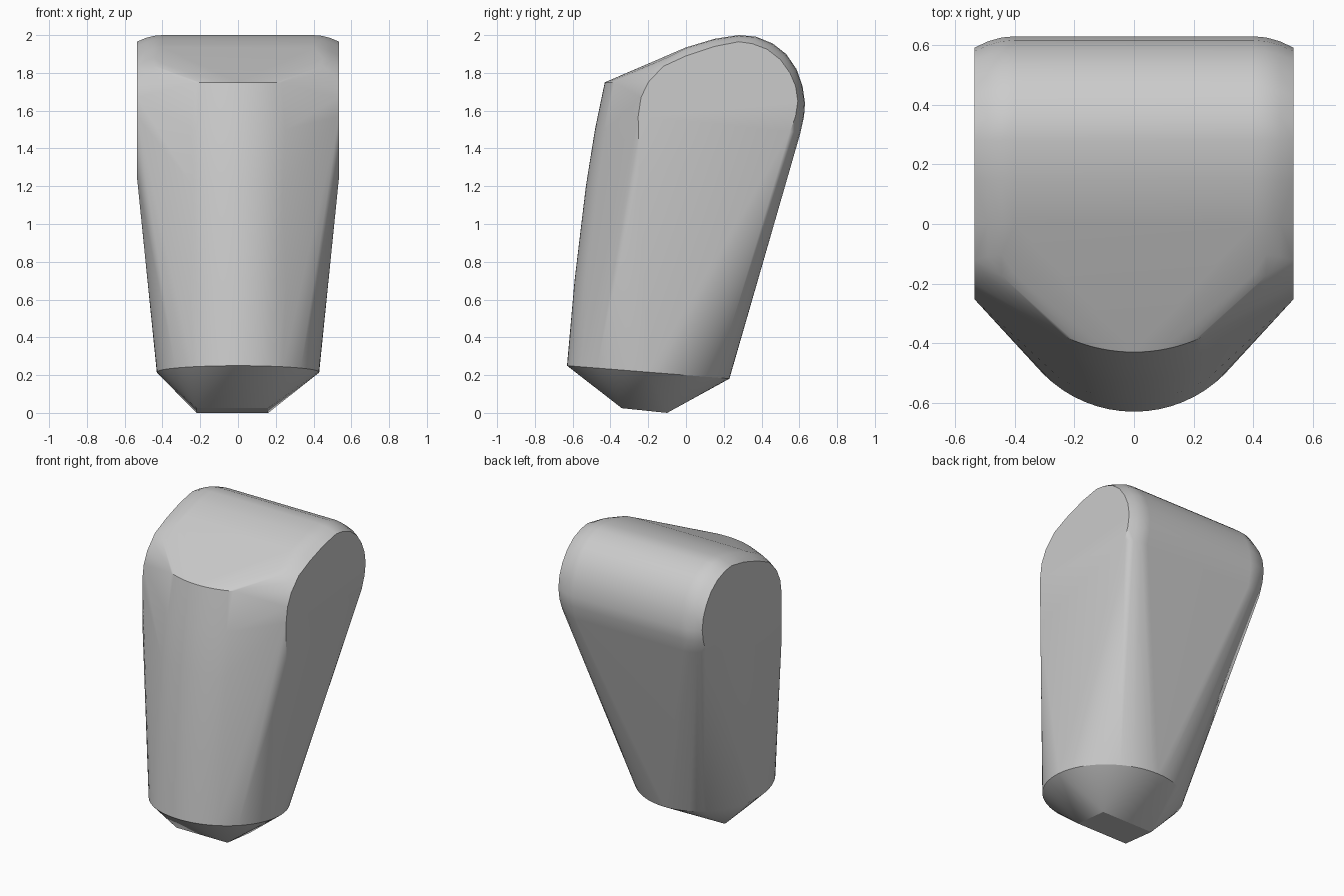
import bpy, bmesh
from math import sin, cos, pi, radians, sqrt

cube = bpy.data.objects.get("Cube")
if cube:
    bpy.data.objects.remove(cube, do_unlink=True)

grey = bpy.data.materials.new("plain_grey")
grey.use_nodes = True
colour = (0.6, 0.6, 0.6, 1)
grey.diffuse_color = colour
grey.node_tree.nodes["Principled BSDF"].inputs["Base Color"].default_value = colour

points = []

# pointed foot: small slanted rectangle
for x in (-0.22, 0.16):
    points += [(x, -0.34, 0.025), (x, -0.1, 0.0)]

# tilted round rim above the foot
for i in range(64):
    a = 2 * pi * i / 64
    y = -0.2 + 0.43 * sin(a)
    points.append((0.43 * cos(a), y, 0.25 - 0.08 * (y + 0.63)))

# curved front: arcs (depth, height, radius, half width) growing flatter upward
for y0, z, r, w in ((-0.59, 0.7, 0.46, 0.29), (-0.53, 1.2, 0.5, 0.27),
                    (-0.482, 1.5, 0.53, 0.25), (-0.43, 1.75, 0.55, 0.23)):
    for i in range(-8, 9):
        x = w * i / 8
        points.append((x, y0 + r - sqrt(r * r - x * x), z))

# rounded head: flat side outline and the fuller outline inside the fillet
side = [(-0.2, 1.75), (-0.12, 1.835), (0, 1.89), (0.15, 1.94), (0.28, 1.965),
        (0.35, 1.955), (0.43, 1.925), (0.5, 1.87), (0.55, 1.8), (0.58, 1.73),
        (0.592, 1.65), (0.58, 1.57), (0.55, 1.49)]
full = [(-0.17, 1.85), (-0.1, 1.885), (0, 1.935), (0.15, 1.98), (0.28, 2.0),
        (0.37, 1.992), (0.46, 1.955), (0.53, 1.9), (0.585, 1.82), (0.617, 1.73),
        (0.63, 1.64), (0.625, 1.57), (0.605, 1.48)]
for s in (-1, 1):
    for (ay, az), (by, bz) in zip(full, side):
        for t in (0, 0.33, 0.67, 1):
            k = t * t
            points.append((s * (0.4 + 0.135 * t), ay + (by - ay) * k, az + (bz - az) * k))
    # front edge of the flat side
    for y, z in ((-0.25, 1.25), (-0.253, 1.57), (-0.238, 1.67)):
        points.append((s * 0.535, y, z))

# wrap everything in one convex skin
bm = bmesh.new()
for p in points:
    bm.verts.new(p)
hull = bmesh.ops.convex_hull(bm, input=bm.verts)
bmesh.ops.delete(bm, geom=[v for v in bm.verts if not v.link_faces], context='VERTS')
bmesh.ops.dissolve_limit(bm, angle_limit=radians(0.5), verts=bm.verts, edges=bm.edges)
bmesh.ops.recalc_face_normals(bm, faces=bm.faces)
mesh = bpy.data.meshes.new("tapered_body")
bm.to_mesh(mesh)
bm.free()
mesh.materials.append(grey)

body = bpy.data.objects.new("tapered_body", mesh)
bpy.context.collection.objects.link(body)
bpy.ops.object.select_all(action='DESELECT')
body.select_set(True)
bpy.context.view_layer.objects.active = body
bpy.ops.object.shade_smooth_by_angle(angle=radians(30))
weighted = body.modifiers.new("even_shading", 'WEIGHTED_NORMAL')
weighted.keep_sharp = True
